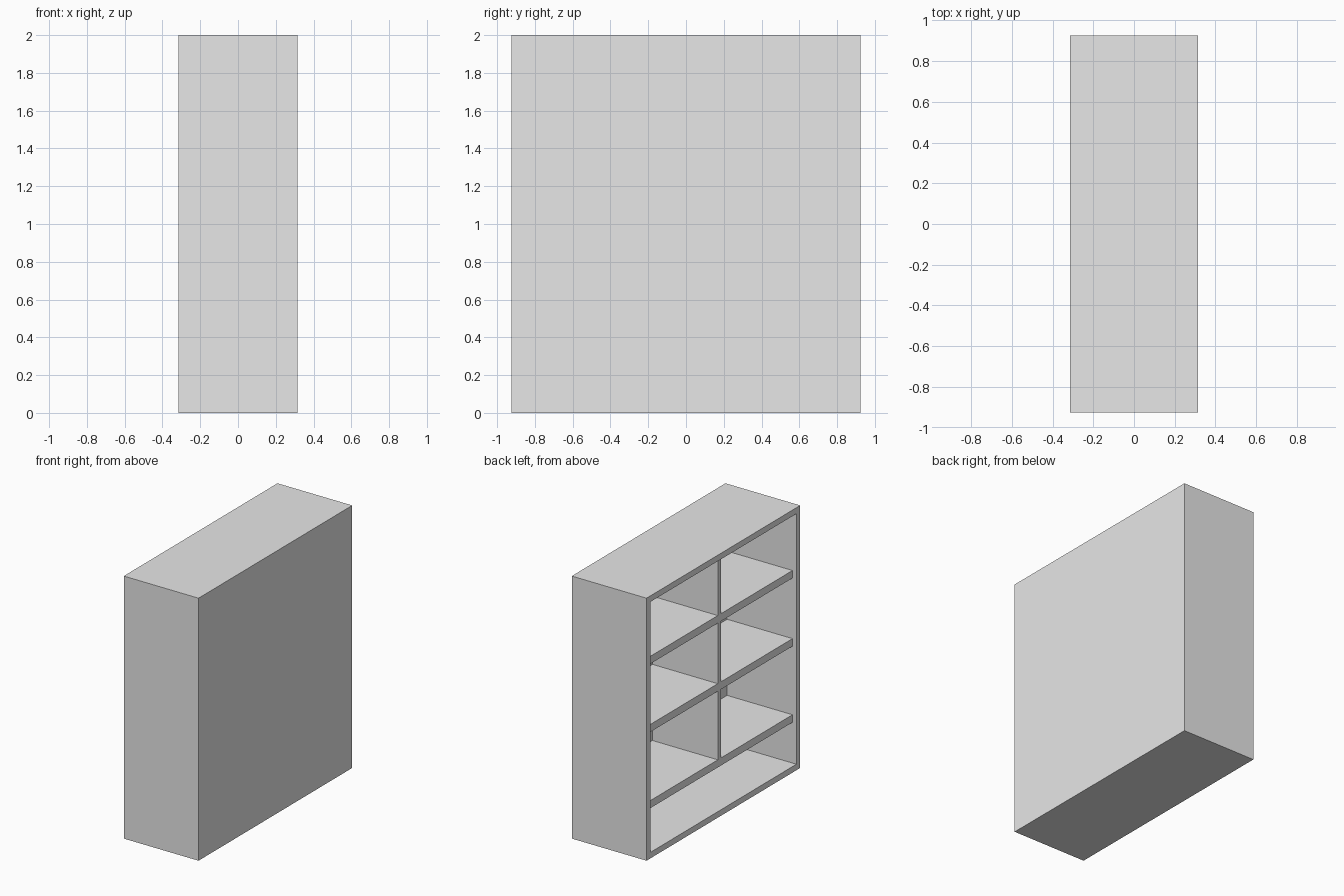
import bpy

cube = bpy.data.objects.get("Cube")
if cube:
    bpy.data.objects.remove(cube, do_unlink=True)

# Single plain grey
grey = bpy.data.materials.new("light_grey")
grey.use_nodes = True
grey.diffuse_color = (0.8, 0.8, 0.8, 1)
grey.node_tree.nodes["Principled BSDF"].inputs["Base Color"].default_value = (0.8, 0.8, 0.8, 1)

# Cabinet dimensions; the open side faces -x
X, Y, H = 0.315, 0.925, 2.0
WALL = 0.046
SHELF = 0.058
RECESS = 0.033
BACK = X - WALL          # inner face of the back panel
INNER_Y = Y - WALL


def box(name, low, high):
    """Add a box spanning two opposite corners."""
    middle = [(a + b) / 2 for a, b in zip(low, high)]
    bpy.ops.mesh.primitive_cube_add(size=1, location=middle)
    obj = bpy.context.object
    obj.name = name
    obj.scale = [b - a for a, b in zip(low, high)]
    bpy.ops.object.transform_apply(location=False, rotation=False, scale=True)
    obj.data.materials.append(grey)
    return obj


# Outer case
box("back_panel", (BACK, -INNER_Y, WALL), (X, INNER_Y, H - WALL))
box("front_side_panel", (-X, -Y, 0), (X, -INNER_Y, H))
box("rear_side_panel", (-X, INNER_Y, 0), (X, Y, H))
box("bottom_panel", (-X, -INNER_Y, 0), (X, INNER_Y, WALL))
box("top_panel", (-X, -INNER_Y, H - WALL), (X, INNER_Y, H))

# Shelves, set back a little from the opening
shelf_tops = (0.414, 0.994, 1.513)
for i, top in enumerate(shelf_tops, 1):
    box(f"shelf_{i}", (-X + RECESS, -INNER_Y, top - SHELF), (BACK, INNER_Y, top))

# Central dividers above each shelf
ceilings = [z - SHELF for z in shelf_tops[1:]] + [H - WALL]
for i, (low, high) in enumerate(zip(shelf_tops, ceilings), 1):
    box(f"divider_{i}", (-X + RECESS, -0.02, low), (BACK, 0.02, high))
